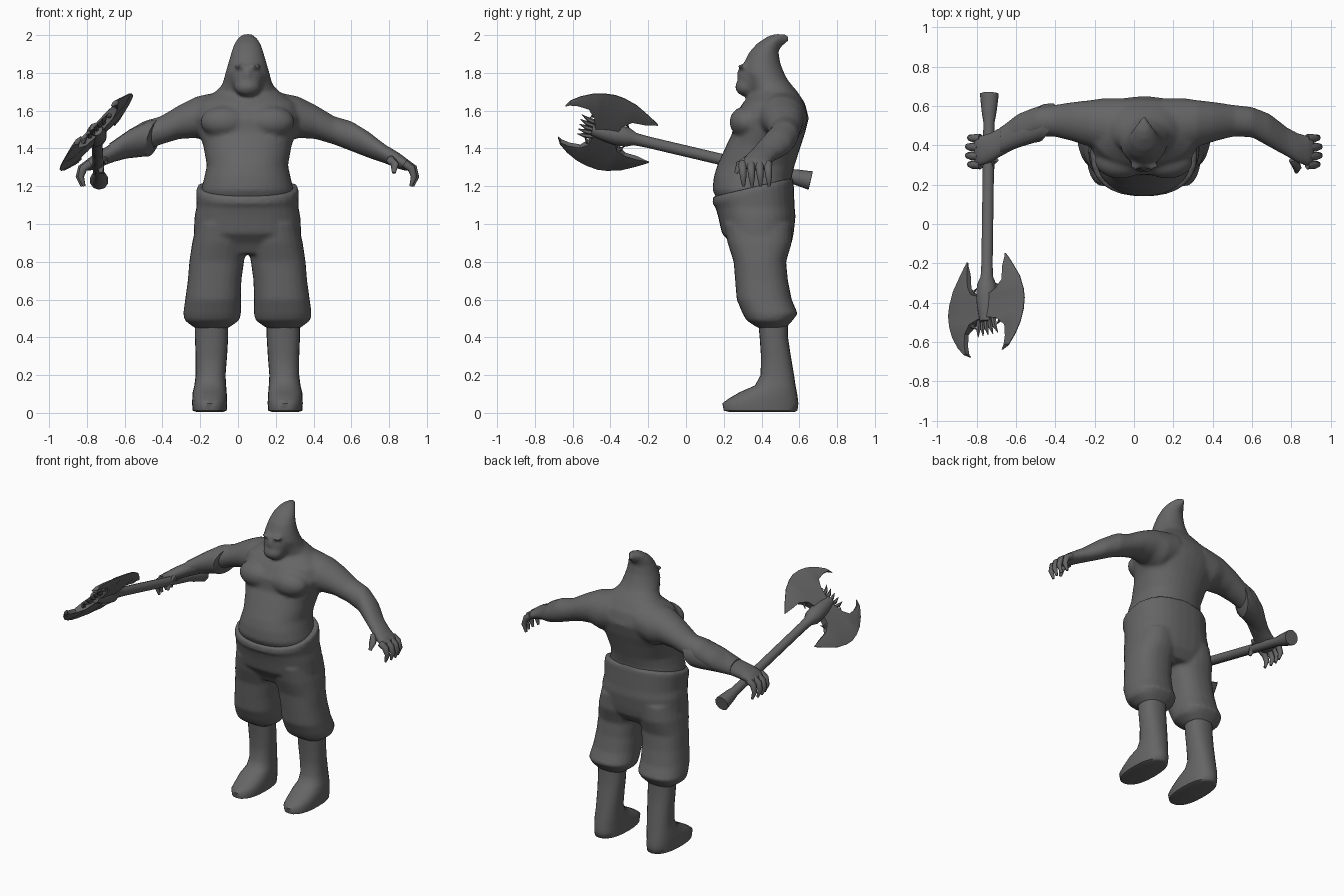
import bpy, bmesh, math
from mathutils import Vector

CX = 0.05  # body centre line
grey = bpy.data.materials.new("dark_grey")
grey.diffuse_color = (0.13, 0.13, 0.13, 1)


def loft(bm, rings, n=24, power=1.0):
    """Skin a closed tube through (centre, axis_a, axis_b) rings."""
    def p(v):
        return math.copysign(abs(v) ** power, v)
    rows = []
    for c, a, b in rings:
        rows.append([bm.verts.new(Vector(c) + Vector(a) * p(math.cos(t)) + Vector(b) * p(math.sin(t)))
                     for t in (2 * math.pi * i / n for i in range(n))])
    faces = [bm.faces.new(rows[0][::-1]), bm.faces.new(rows[-1])]
    for r, s in zip(rows, rows[1:]):
        for i in range(n):
            j = (i + 1) % n
            faces.append(bm.faces.new((r[i], r[j], s[j], s[i])))
    bmesh.ops.recalc_face_normals(bm, faces=faces)


def stack(x, rows):
    """Horizontal rings from (z, y_front, y_back, half_width[, x offset])."""
    return [((x + (r[4] if len(r) > 4 else 0), (r[1] + r[2]) / 2, r[0]),
             (r[3], 0, 0), (0, (r[2] - r[1]) / 2, 0)) for r in rows]


def tube(bm, pts, radii, n=10):
    pts = [Vector(p) for p in pts]
    rings = []
    for i, p in enumerate(pts):
        t = (pts[min(i + 1, len(pts) - 1)] - pts[max(i - 1, 0)]).normalized()
        a = t.cross(Vector((0, 1, 0)) if abs(t.y) < 0.8 else Vector((1, 0, 0))).normalized()
        rings.append((p, a * radii[i], t.cross(a) * radii[i]))
    loft(bm, rings, n)


def ball(bm, c, r):
    res = bmesh.ops.create_uvsphere(bm, u_segments=20, v_segments=12, radius=1)
    for v in res["verts"]:
        v.co = Vector((c[0] + v.co.x * r[0], c[1] + v.co.y * r[1], c[2] + v.co.z * r[2]))


def finish(bm, name, voxel=0, smooth=0, angle=40):
    me = bpy.data.meshes.new(name)
    bm.to_mesh(me)
    bm.free()
    ob = bpy.data.objects.new(name, me)
    bpy.context.collection.objects.link(ob)
    me.materials.append(grey)
    for o in bpy.context.selected_objects:
        o.select_set(False)
    ob.select_set(True)
    bpy.context.view_layer.objects.active = ob
    if voxel:
        m = ob.modifiers.new("blend", "REMESH")
        m.mode, m.voxel_size, m.use_smooth_shade = "VOXEL", voxel, True
        s = ob.modifiers.new("soften", "SMOOTH")
        s.factor, s.iterations = 0.5, smooth
    else:
        bpy.ops.object.shade_smooth_by_angle(angle=math.radians(angle))
    return ob


# torso, hood, face and both arms blended into one skin
bm = bmesh.new()
loft(bm, stack(CX, [(1.08, .19, .52, .23), (1.18, .14, .555, .245), (1.25, .147, .56, .228),
                    (1.31, .165, .575, .215), (1.42, .215, .61, .235), (1.48, .245, .63, .26),
                    (1.56, .25, .65, .28), (1.64, .30, .63, .26), (1.70, .36, .59, .17),
                    (1.76, .37, .54, .11)]), 32, 0.9)
loft(bm, stack(CX, [(1.62, .36, .63, .20), (1.68, .35, .60, .165), (1.75, .325, .545, .13),
                    (1.80, .295, .52, .117), (1.85, .305, .50, .102), (1.91, .335, .49, .085),
                    (1.955, .375, .50, .07), (1.985, .42, .52, .05), (2.004, .46, .53, .025)]))
tube(bm, [(CX, .45, 1.95), (CX, .50, 1.975), (CX, .55, 1.985)], [.05, .035, .008])
ball(bm, (CX, .37, 1.77), (.088, .095, .105))
ball(bm, (CX, .32, 1.725), (.07, .06, .05))
ball(bm, (CX, .29, 1.79), (.018, .025, .035))
for sx in (-1, 1):
    ball(bm, (CX + sx * .12, .32, 1.54), (.13, .09, .085))
    ball(bm, (CX + sx * .04, .295, 1.835), (.035, .02, .012))
    arm = [(.10, .36, .64, 1.45, 1.71), (.20, .37, .64, 1.43, 1.69), (.27, .39, .63, 1.455, 1.675),
           (.36, .42, .62, 1.45, 1.63), (.46, .445, .605, 1.42, 1.57), (.55, .44, .595, 1.385, 1.545),
           (.64, .39, .56, 1.35, 1.49), (.73, .34, .49, 1.32, 1.42), (.79, .305, .46, 1.295, 1.385),
           (.84, .29, .45, 1.28, 1.35), (.865, .31, .44, 1.285, 1.325)]
    loft(bm, [((CX + sx * u, (a + b) / 2, (c + d) / 2), (0, (b - a) / 2, 0), (0, 0, (d - c) / 2))
              for u, a, b, c, d in arm])
finish(bm, "body", .012, 6)

# fingers and thumbs
for sx, side in ((-1, "right"), (1, "left")):
    bm = bmesh.new()
    for k in range(4):
        y = .30 + k * .045
        w = .012 * math.sin(k * 1.05)
        tube(bm, [(CX + sx * (.83 + w), y, 1.32), (CX + sx * (.868 + w), y, 1.295),
                  (CX + sx * (.882 + w), y + .003, 1.25), (CX + sx * (.865 + w), y + .005, 1.2)],
             [.022, .021, .017, .008], 8)
    tube(bm, [(CX + sx * .76, .33, 1.34), (CX + sx * .78, .285, 1.315), (CX + sx * .775, .265, 1.27)],
         [.025, .022, .01], 8)
    finish(bm, side + "_fingers", angle=60)

# flared bracer on the weapon arm
bm = bmesh.new()
loft(bm, [((x, y, z), (.012 * q, ry, 0), (.01 * q, 0, rz)) for x, y, z, ry, rz, q in
          [(-.435, .52, 1.46, .06, .06, 1), (-.445, .515, 1.457, .098, .10, 3),
           (-.48, .512, 1.455, .098, .098, 2), (-.58, .475, 1.425, .088, .078, 1),
           (-.68, .42, 1.375, .07, .052, 0)]], 16)
finish(bm, "bracer")

# baggy trousers: hips with a tilted waistband, and two flared legs
bm = bmesh.new()
hips = stack(CX, [(.84, .27, .52, .22), (.90, .235, .56, .275), (.95, .19, .57, .285),
                  (1.04, .17, .58, .28), (1.09, .155, .575, .27)])
hips.append(((CX, .355, 1.165), (.272, 0, 0), (0, .215, .058)))
hips.append(((CX, .353, 1.195), (.268, 0, 0), (0, .21, .05)))
loft(bm, hips, 32, 0.85)
for sx in (-1, 1):
    loft(bm, stack(CX, [(.45, .38, .53, .09, sx * .19), (.49, .32, .565, .145, sx * .188),
                        (.525, .30, .592, .153, sx * .187), (.60, .268, .56, .148, sx * .182),
                        (.70, .26, .54, .142, sx * .174), (.80, .252, .53, .145, sx * .163),
                        (.90, .22, .56, .145, sx * .148), (1.0, .2, .56, .13, sx * .14)]), 24, 0.85)
finish(bm, "trousers", .011, 4)

# lower legs and boots
for sx, side in ((-1, "right"), (1, "left")):
    bm = bmesh.new()
    loft(bm, stack(CX, [(.005, .23, .575, .07, sx * .2), (.012, .20, .59, .09, sx * .2),
                        (.05, .192, .595, .093, sx * .2), (.075, .225, .592, .092, sx * .2),
                        (.11, .285, .587, .09, sx * .2), (.145, .365, .58, .084, sx * .197),
                        (.20, .395, .572, .079, sx * .195), (.30, .397, .555, .083, sx * .191),
                        (.40, .39, .54, .088, sx * .19), (.50, .38, .54, .088, sx * .19)]), 24, 0.85)
    finish(bm, side + "_boot", angle=60)

# axe shaft with a flared butt and a collar
mid = Vector((-.75, -.42, 1.485))           # centre of the axe head
fwd = Vector((.0, -.97, .235)).normalized()  # along the shaft
up = Vector((.69, .17, .70)).normalized()    # towards the upper blade
nrm = fwd.cross(up).normalized()
butt = Vector((-.735, .66, 1.23))
bm = bmesh.new()
steps = [(0, .05), (.08, .04), (.13, .03), (.8, .03), (.86, .033), (.9, .052), (.95, .055), (1.0, .05), (1.07, .035)]
tube(bm, [butt.lerp(mid, t) for t, r in steps], [r for t, r in steps], 10)
# thorns on the front of the head
for k in range(-2, 3):
    root = mid + fwd * .05 + up * k * .024
    tube(bm, [root, root + fwd * .06 + up * k * .006, root + fwd * .10 + up * (k * .012 + .012)],
         [.016, .012, .002], 6)
finish(bm, "axe_shaft")

# two crescent blades: thin outer edge, thick inner edge (s, inner t, outer t)
crescent = [(.245, .115, .12), (.225, .14, .165), (.18, .15, .21), (.12, .145, .25), (.08, .10, .265),
            (.06, .02, .272), (0, 0, .28), (-.05, .02, .272), (-.075, .09, .262), (-.12, .125, .245),
            (-.19, .13, .195), (-.235, .135, .16), (-.255, .138, .142)]
for sx, side in ((1, "upper"), (-1, "lower")):
    bm = bmesh.new()
    rows = []
    for s, ti, to in crescent:
        m = ti * .4 + to * .6
        th = .026 if abs(s) < .1 else .014
        if abs(s) > .23:
            th = .004
        base = mid + fwd * s
        rows.append([bm.verts.new(base + up * sx * t + nrm * h) for t, h in
                     ((ti, th), (m, th * .8), (to, .002), (to, -.002), (m, -th * .8), (ti, -th))])
    for r, q in zip(rows, rows[1:]):
        for i in range(6):
            j = (i + 1) % 6
            bm.faces.new((r[i], r[j], q[j], q[i]))
    bm.faces.new(rows[0])
    bm.faces.new(rows[-1])
    # hooked barbs beside the neck
    for s, d in ((.07, 1), (-.07, -1)):
        p = mid + fwd * s * .7 + up * sx * .09
        tube(bm, [p, p + fwd * d * .04 + up * sx * .01, p + fwd * d * .06 - up * sx * .02],
             [.016, .012, .002], 6)
    bmesh.ops.recalc_face_normals(bm, faces=bm.faces)
    finish(bm, side + "_blade", angle=30)
